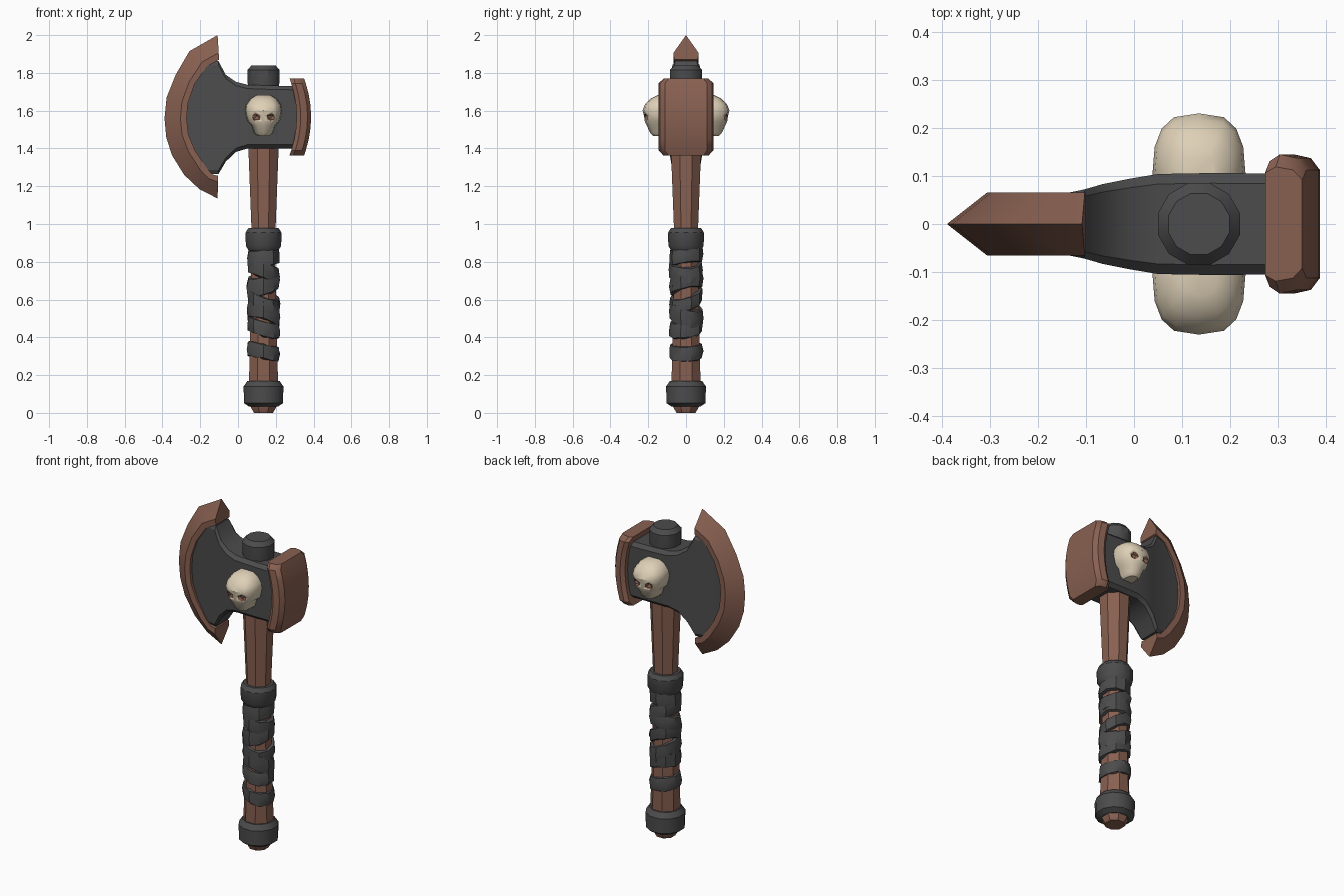
import bpy, bmesh, math, random
from mathutils import Vector

if "Cube" in bpy.data.objects:
    bpy.data.objects.remove(bpy.data.objects["Cube"])

random.seed(4)
AX = 0.135  # x of the handle axis


def material(name, rgb):
    m = bpy.data.materials.new(name)
    m.diffuse_color = (*rgb, 1)
    m.use_nodes = True
    m.node_tree.nodes["Principled BSDF"].inputs["Base Color"].default_value = m.diffuse_color
    return m


BROWN = material("rust_brown", (0.25, 0.118, 0.083))
GREY = material("dark_grey", (0.072, 0.072, 0.073))
BONE = material("bone", (0.73, 0.63, 0.47))


def finish(name, bm, mats, angle=30):
    bmesh.ops.recalc_face_normals(bm, faces=bm.faces)
    me = bpy.data.meshes.new(name)
    bm.to_mesh(me)
    bm.free()
    ob = bpy.data.objects.new(name, me)
    bpy.context.collection.objects.link(ob)
    for m in mats:
        me.materials.append(m)
    bpy.ops.object.select_all(action='DESELECT')
    ob.select_set(True)
    bpy.context.view_layer.objects.active = ob
    bpy.ops.object.shade_smooth_by_angle(angle=math.radians(angle))
    return ob


def loft(name, rings, mats, angle=30):
    """Skin a list of equal-length point rings and cap both ends."""
    bm = bmesh.new()
    vs = [[bm.verts.new(p) for p in r] for r in rings]
    n = len(vs[0])
    for a, b in zip(vs, vs[1:]):
        for i in range(n):
            j = (i + 1) % n
            bm.faces.new((a[i], a[j], b[j], b[i]))
    bm.faces.new(vs[0])
    bm.faces.new(vs[-1])
    return finish(name, bm, mats, angle)


def turned(name, profile, mat, n=12, tilt=(0, 0), jitter=0.0, angle=30):
    """Turn (radius, z) points about the handle axis, optionally tilted."""
    rings = []
    for r, z in profile:
        ring = []
        for i in range(n):
            a = 2 * math.pi * (i + 0.5) / n
            rr = r + random.uniform(-jitter, jitter)
            c, s = math.cos(a), math.sin(a)
            dz = tilt[0] * c + tilt[1] * s + random.uniform(-jitter, jitter)
            ring.append((AX + rr * c, rr * s, z + dz))
        rings.append(ring)
    return loft(name, rings, [mat], angle)


# Wooden shaft
turned("shaft", [(0.055, 0), (0.075, 0.035), (0.083, 0.17), (0.074, 0.5),
                 (0.068, 0.9), (0.07, 1.0), (0.085, 1.36), (0.085, 1.45)], BROWN, n=8)

# Metal rings and top cap
turned("pommel_ring", [(0.08, 0.034), (0.107, 0.052), (0.109, 0.14), (0.088, 0.17)], GREY)
turned("grip_collar", [(0.082, 0.86), (0.097, 0.885), (0.098, 0.955), (0.083, 0.978)], GREY)
turned("top_cap", [(0.08, 1.68), (0.088, 1.76), (0.088, 1.815), (0.066, 1.84)], GREY)

# Leather wraps: height, width, tilt
wraps = [(0.83, 0.09, 0.01, 0.01), (0.755, 0.09, -0.03, 0.0), (0.69, 0.10, 0.02, 0.02),
         (0.60, 0.075, -0.03, 0.025), (0.525, 0.10, -0.025, -0.02),
         (0.455, 0.085, -0.02, 0.01), (0.325, 0.085, -0.015, 0.0)]
for k, (z, w, tx, ty) in enumerate(wraps):
    h = w / 2
    turned(f"grip_wrap_{k + 1}", [(0.07, z - h), (0.086, z - h + 0.006), (0.09, z),
                                  (0.085, z + h - 0.006), (0.068, z + h)],
           GREY, n=10, tilt=(tx, ty), jitter=0.004, angle=35)

# Axe head body, lofted along x: x, bottom, top, half thickness
body = [(-0.30, 1.47, 1.68, 0.042), (-0.24, 1.36, 1.79, 0.05), (-0.17, 1.265, 1.86, 0.058),
        (-0.103, 1.265, 1.862, 0.072), (-0.065, 1.33, 1.79, 0.083), (-0.01, 1.382, 1.752, 0.094),
        (0.05, 1.40, 1.737, 0.104), (0.16, 1.40, 1.733, 0.106), (0.31, 1.40, 1.73, 0.105)]
rings = []
for x, zb, zt, h in body:
    e, c = h * 0.8, 0.02
    rings.append([(x, -e, zb), (x, e, zb), (x, h, zb + c), (x, h, zt - c),
                  (x, e, zt), (x, -e, zt), (x, -h, zt - c), (x, -h, zb + c)])
loft("head_body", rings, [GREY])

# Crescent cutting edge: outer x, z and inner x, z
arc = [(-0.108, 2.0, -0.10, 1.87), (-0.257, 1.915, -0.165, 1.835), (-0.33, 1.79, -0.23, 1.74),
       (-0.378, 1.67, -0.265, 1.64), (-0.389, 1.56, -0.272, 1.56), (-0.38, 1.46, -0.263, 1.475),
       (-0.35, 1.365, -0.228, 1.39), (-0.285, 1.26, -0.165, 1.295),
       (-0.205, 1.185, -0.135, 1.262), (-0.108, 1.135, -0.105, 1.255)]
rings = []
for ox, oz, ix, iz in arc:
    mx, mz = ox + 0.72 * (ix - ox), oz + 0.72 * (iz - oz)
    t = 0.066
    rings.append([(ox, 0, oz), (mx, t, mz), (ix, t - 0.002, iz),
                  (ix, 0.002 - t, iz), (mx, -t, mz)])
loft("cutting_edge", rings, [BROWN], 25)

# Curved hammer plate on the back of the head
rings = []
for z, s in [(1.362, 0.82), (1.39, 1), (1.45, 1), (1.51, 1), (1.57, 1),
             (1.63, 1), (1.69, 1), (1.745, 1), (1.77, 0.82)]:
    x = 0.31 - 0.9 * (z - 1.567) ** 2
    half = [(0, 0.13), (0.022, 0.145), (0.058, 0.137), (0.077, 0.112)]
    ring = [(x + dx, y * s, z) for dx, y in half]
    ring += [(x + dx, -y * s, z) for dx, y in reversed(half)]
    rings.append(ring)
loft("hammer_plate", rings, [BROWN])

# Skull: z offset, half width, depth in front of the head
rows = [(-0.105, 0.032, 0.075), (-0.09, 0.05, 0.09), (-0.05, 0.062, 0.108), (-0.03, 0.084, 0.118),
        (0.0, 0.092, 0.122), (0.03, 0.097, 0.13), (0.06, 0.092, 0.118),
        (0.09, 0.07, 0.09), (0.11, 0.038, 0.05)]
rings = []
for dz, w, d in rows:
    ring = []
    for i in range(16):
        a = 2 * math.pi * i / 16
        c, s = math.cos(a), math.sin(a)
        px = math.copysign(abs(c) ** 0.65, c) * w
        py = math.copysign(abs(s) ** 0.8, s) * (d if s > 0 else 0.02)
        ring.append((AX + px, -0.10 - py, 1.572 + dz))
    rings.append(ring)
skull = loft("skulls", rings, [BONE, BROWN, GREY], 35)


# Eye sockets and nose hole, cut into the skull
def socket(name, pos, size, index, nose=False):
    bm = bmesh.new()
    if nose:
        bmesh.ops.create_cone(bm, cap_ends=True, segments=4, radius1=1, radius2=0.25, depth=2)
    else:
        bmesh.ops.create_icosphere(bm, subdivisions=1, radius=1)
    for v in bm.verts:
        v.co = Vector(pos) + Vector([v.co[i] * size[i] for i in range(3)])
    for f in bm.faces:
        f.material_index = index
    cutter = finish(name, bm, [BONE, BROWN, GREY])
    cutter.hide_render = True
    bpy.context.view_layer.objects.active = skull
    mod = skull.modifiers.new(name, 'BOOLEAN')
    mod.operation = 'DIFFERENCE'
    mod.solver = 'EXACT'
    mod.object = cutter
    bpy.ops.object.modifier_apply(modifier=mod.name)
    bpy.data.objects.remove(cutter)


for side in (-1, 1):
    socket("eye_cutter", (AX + side * 0.042, -0.225, 1.564), (0.03, 0.032, 0.024), 1)
socket("nose_cutter", (AX, -0.222, 1.522), (0.016, 0.02, 0.017), 2, nose=True)

# Second skull on the opposite face
mirror = skull.modifiers.new("opposite_face", 'MIRROR')
mirror.use_axis = (False, True, False)
mirror.use_mirror_merge = False
